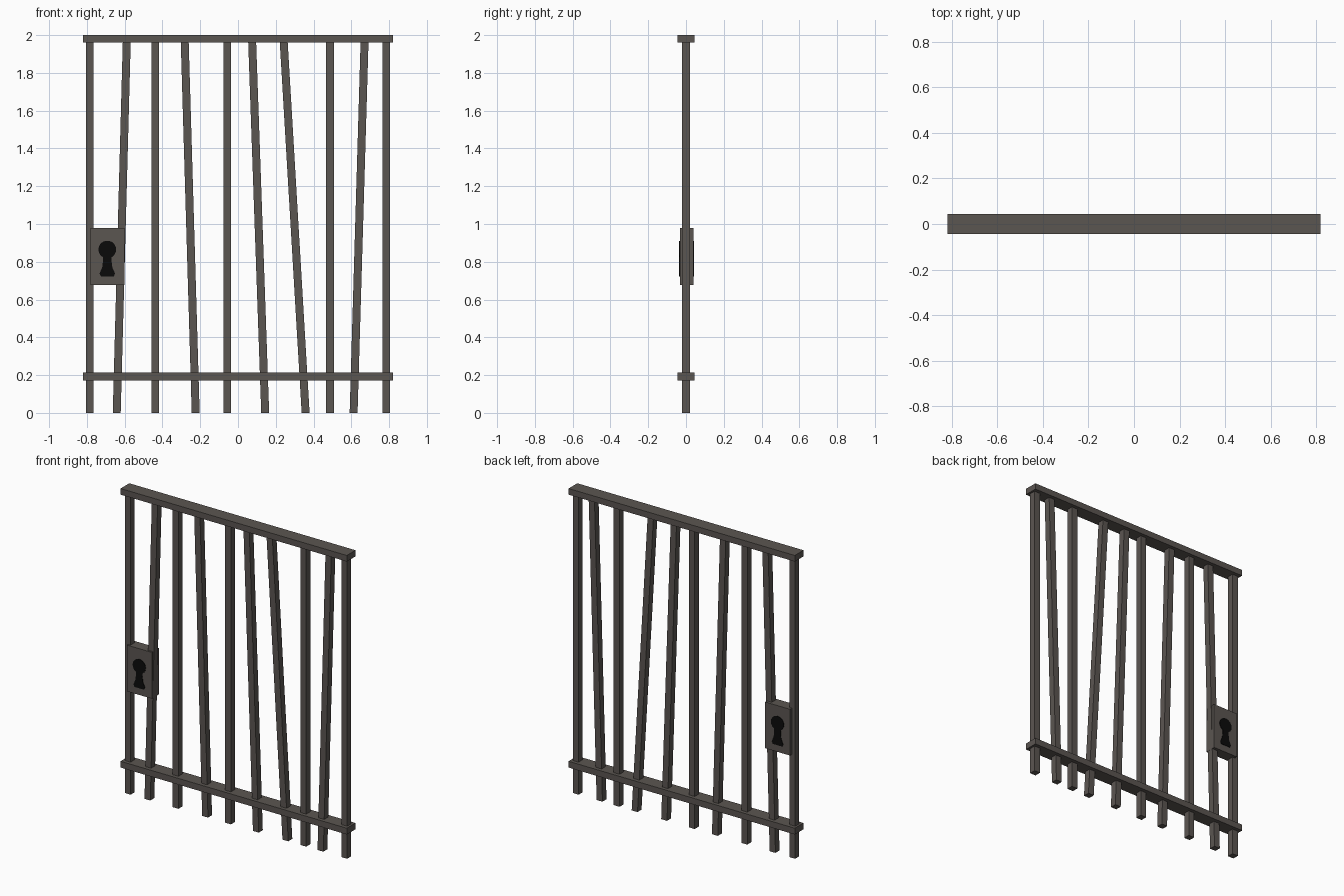
import bpy, bmesh, math

if "Cube" in bpy.data.objects:
    bpy.data.objects.remove(bpy.data.objects["Cube"])


def material(name, rgb):
    m = bpy.data.materials.new(name)
    m.diffuse_color = (*rgb, 1)
    m.use_nodes = True
    m.node_tree.nodes["Principled BSDF"].inputs["Base Color"].default_value = m.diffuse_color
    return m


IRON = material("dark_iron", (0.105, 0.092, 0.083))
BLACK = material("keyhole_black", (0.003, 0.003, 0.003))


def finish(name, bm, mat):
    bmesh.ops.recalc_face_normals(bm, faces=bm.faces)
    me = bpy.data.meshes.new(name)
    bm.to_mesh(me)
    bm.free()
    me.materials.append(mat)
    ob = bpy.data.objects.new(name, me)
    bpy.context.collection.objects.link(ob)
    return ob


def box(name, lo, hi, mat, shear=0.0):
    """Box between two corners; shear shifts the top in x."""
    bm = bmesh.new()
    bmesh.ops.create_cube(bm, size=1)
    for v in bm.verts:
        top = v.co.z > 0
        v.co = [lo[i] + (v.co[i] + 0.5) * (hi[i] - lo[i]) for i in range(3)]
        if top:
            v.co.x += shear
    return finish(name, bm, mat)


# Horizontal rails
box("top_rail", (-0.82, -0.045, 1.96), (0.82, 0.045, 2.0), IRON)
box("lower_rail", (-0.82, -0.045, 0.172), (0.82, 0.045, 0.213), IRON)

# Upright bars, some bent: (x at floor, x at top rail)
bars = [(-0.785, -0.785), (-0.642, -0.589), (-0.438, -0.438), (-0.224, -0.282),
        (-0.057, -0.057), (0.144, 0.075), (0.358, 0.242), (0.488, 0.488),
        (0.612, 0.67), (0.785, 0.785)]
R = 0.021
for i, (x0, x1) in enumerate(bars):
    box(f"bar_{i + 1}", (x0 - R, -R, 0), (x0 + R, R, 1.965), IRON, x1 - x0)

# Lock case
LX, Y0, Y1 = -0.692, -0.033, 0.04
box("lock_case", (LX - 0.09, Y0, 0.677), (LX + 0.09, Y1, 0.98), IRON)

# Keyhole outline: round head over a flared foot, as thin plates on both sides
head = [(0.047 * math.cos(math.radians(a)), 0.865 + 0.047 * math.sin(math.radians(a)))
        for a in range(-60, 241, 20)]
left = [(-0.023, 0.80), (-0.027, 0.77), (-0.041, 0.738), (-0.034, 0.722)]
outline = head + left + [(-x, z) for x, z in reversed(left)]
for name, ya, yb in (("keyhole_front", Y0 - 0.003, Y0 + 0.002),
                     ("keyhole_back", Y1 - 0.002, Y1 + 0.003)):
    bm = bmesh.new()
    face = bm.faces.new([bm.verts.new((LX + x, ya, z)) for x, z in outline])
    ext = bmesh.ops.extrude_face_region(bm, geom=[face])
    for v in ext["geom"]:
        if isinstance(v, bmesh.types.BMVert):
            v.co.y = yb
    if not face.is_valid or len([f for f in bm.faces if len(f.verts) > 4]) < 2:
        bm.faces.new([v for v in bm.verts if abs(v.co.y - ya) < 1e-6])
    finish(name, bm, BLACK)
